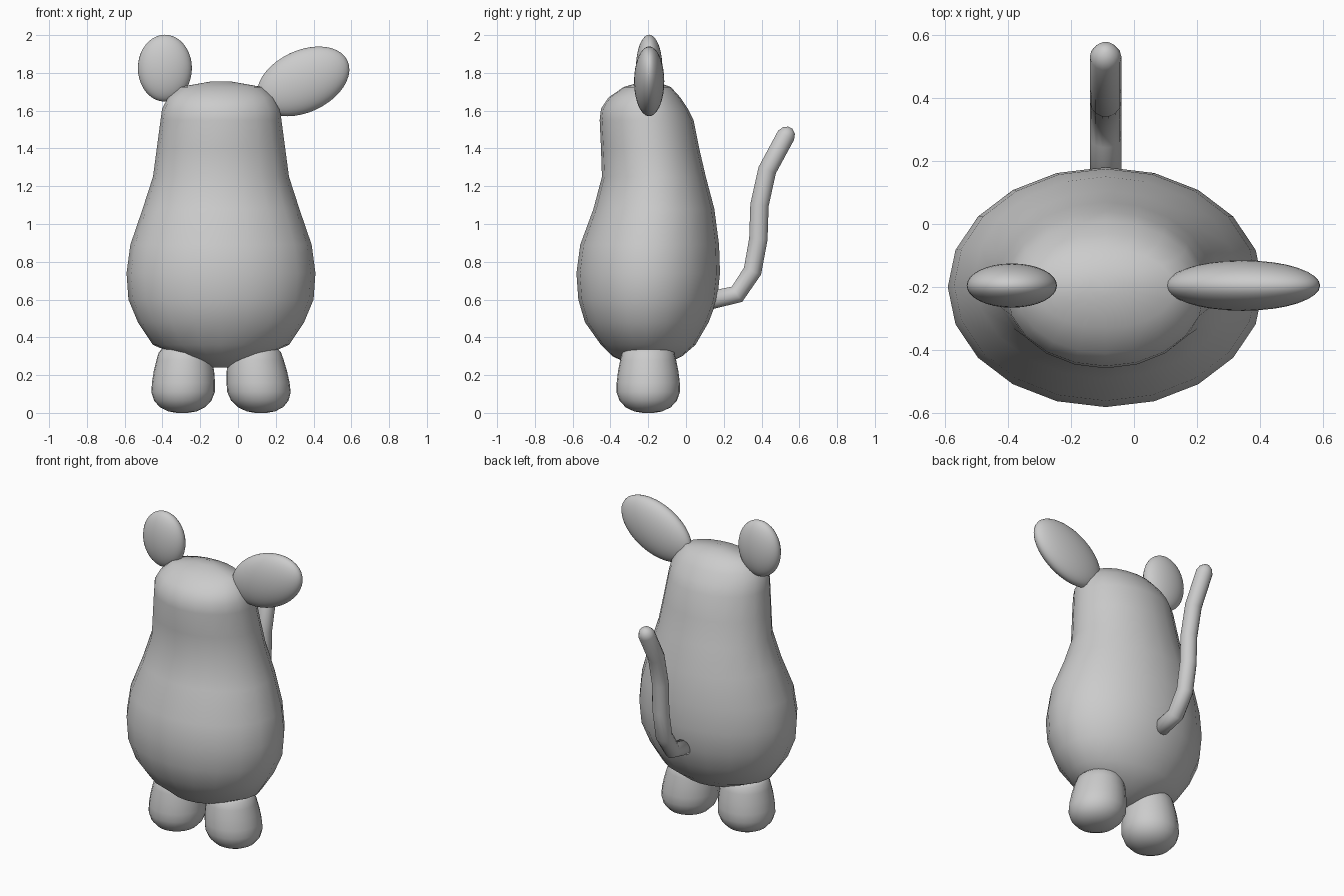
import bpy, bmesh, math
from mathutils import Vector

cube = bpy.data.objects.get("Cube")
if cube:
    bpy.data.objects.remove(cube)

grey = bpy.data.materials.new("soft grey")
grey.use_nodes = True
colour = (0.6, 0.6, 0.6, 1)
grey.diffuse_color = colour
grey.node_tree.nodes["Principled BSDF"].inputs["Base Color"].default_value = colour

MID = -0.09    # x of the body's mirror plane
DEPTH = -0.2   # y of the ears and feet


def loft(name, rings, sides, crease=180):
    """Skin a list of rings; each is (centre, half-axis u, half-axis v)."""
    bm = bmesh.new()
    loops = []
    for c, u, v in rings:
        angles = [math.tau * i / sides for i in range(sides)]
        loops.append([bm.verts.new(c + u * math.cos(a) + v * math.sin(a)) for a in angles])
    for low, high in zip(loops, loops[1:]):
        for i in range(sides):
            j = (i + 1) % sides
            bm.faces.new((low[i], low[j], high[j], high[i]))
    bm.faces.new(loops[0][::-1])
    bm.faces.new(loops[-1])
    bmesh.ops.recalc_face_normals(bm, faces=bm.faces)
    mesh = bpy.data.meshes.new(name)
    bm.to_mesh(mesh)
    bm.free()
    obj = bpy.data.objects.new(name, mesh)
    bpy.context.collection.objects.link(obj)
    finish(obj, crease)
    return obj


def finish(obj, crease=180):
    obj.data.materials.append(grey)
    bpy.ops.object.select_all(action="DESELECT")
    obj.select_set(True)
    bpy.context.view_layer.objects.active = obj
    bpy.ops.object.shade_smooth_by_angle(angle=math.radians(crease))


def ear(name, location, radii, tilt):
    bpy.ops.mesh.primitive_uv_sphere_add(segments=32, ring_count=20, radius=1,
                                         location=location, rotation=(0, -math.radians(tilt), 0))
    obj = bpy.context.object
    obj.name = name
    obj.scale = radii
    finish(obj)


# Pear-shaped body: height, half width, front y, back y
body = [(0.24, 0.05, -0.26, -0.14), (0.30, 0.22, -0.39, -0.02), (0.36, 0.36, -0.45, 0.05),
        (0.48, 0.44, -0.535, 0.12), (0.60, 0.49, -0.57, 0.165), (0.74, 0.50, -0.58, 0.18),
        (0.89, 0.48, -0.56, 0.175), (1.08, 0.415, -0.49, 0.15), (1.25, 0.36, -0.445, 0.105),
        (1.40, 0.34, -0.45, 0.07), (1.55, 0.32, -0.457, 0.04), (1.61, 0.312, -0.45, 0.01),
        (1.67, 0.28, -0.41, -0.03), (1.725, 0.22, -0.33, -0.08), (1.755, 0.05, -0.23, -0.16)]
loft("body", [(Vector((MID, (f + b) / 2, z)), Vector((w, 0, 0)), Vector((0, (b - f) / 2, 0)))
              for z, w, f, b in body], 20)

# Ears
ear("right_ear", (-0.387, DEPTH + 0.005, 1.825), (0.143, 0.07, 0.177), 0)
ear("left_ear", (0.345, DEPTH + 0.005, 1.755), (0.259, 0.08, 0.164), 25)

# Stubby feet: height, radius
foot = [(0.0, 0.03), (0.008, 0.075), (0.03, 0.12), (0.065, 0.152), (0.11, 0.168), (0.16, 0.167),
        (0.22, 0.16), (0.28, 0.148), (0.32, 0.138), (0.345, 0.115), (0.355, 0.06)]
for name, x, lean in (("right_foot", -0.295, 0.04), ("left_foot", 0.122, -0.10)):
    loft(name, [(Vector((x + lean * z, DEPTH, z)), Vector((r, 0, 0)), Vector((0, r, 0)))
                for z, r in foot], 24)

# Tail swept along a bent path in the mirror plane, with a rounded tip
path = [(0.08, 0.585), (0.27, 0.628), (0.352, 0.75), (0.383, 0.92), (0.389, 1.10),
        (0.43, 1.285), (0.53, 1.47), (0.545, 1.495), (0.553, 1.51)]
radii = [0.05] * 7 + [0.037, 0.012]
points = [Vector((MID, y, z)) for y, z in path]
rings = []
for i, p in enumerate(points):
    before = (p - points[max(i - 1, 0)]).normalized()
    after = (points[min(i + 1, len(points) - 1)] - p).normalized()
    along = (before + after).normalized()
    across = Vector((0, -along.z, along.y))
    rings.append((p, Vector((radii[i], 0, 0)), across * radii[i]))
loft("tail", rings, 14)
